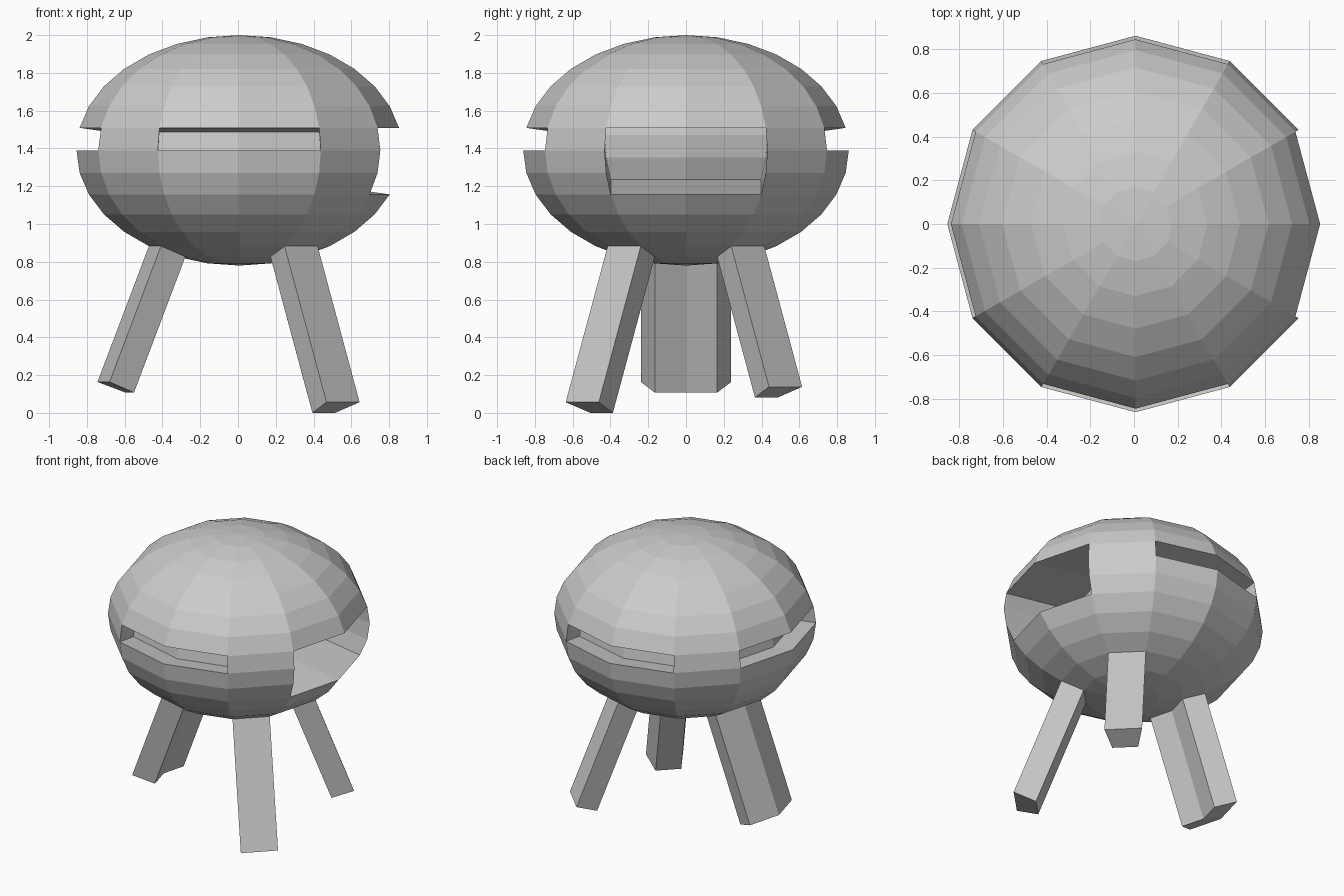
import bpy, bmesh
from math import asin, atan2, degrees
from mathutils import Vector

if "Cube" in bpy.data.objects:
    bpy.data.objects.remove(bpy.data.objects["Cube"])

RADIUS, HALF_HEIGHT, CENTRE = 0.862, 0.61, Vector((0.007, 0, 1.39))

# Low-poly ball: 12 sides, 16 rings
bm = bmesh.new()
bmesh.ops.create_uvsphere(bm, u_segments=12, v_segments=16, radius=1)


def pick(a0, a1, row0, row1):
    """Faces between two compass angles and two ring numbers (0 = equator)."""
    found = []
    for f in bm.faces:
        c = sum((v.co for v in f.verts), Vector()) / len(f.verts)
        row = degrees(asin(c.z)) / 11.25
        turn = (degrees(atan2(c.y, c.x)) - a0) % 360
        if turn < a1 - a0 and row0 < row < row1:
            found.append(f)
    return found


def extrude(faces, move):
    res = bmesh.ops.extrude_face_region(bm, geom=faces)
    verts = [g for g in res["geom"] if isinstance(g, bmesh.types.BMVert)]
    bmesh.ops.translate(bm, verts=verts, vec=Vector(move))
    left = [f for f in faces if f.is_valid]
    if left:
        bmesh.ops.delete(bm, geom=left, context='FACES')


regions = [
    # Narrow slots: front, back, left
    (pick(240, 300, 0, 1), (0, 0.155, -0.022)),
    (pick(60, 120, 0, 1), (0, -0.155, -0.022)),
    (pick(150, 210, 0, 1), (0.155, 0, -0.022)),
    # Deep, tall opening on the right
    (pick(-30, 30, -2, 1), (-0.56, 0, 0.08)),
    # Legs: front right, back right, wide left
    (pick(300, 330, -6, -5), (0.222, -0.222, -0.826)),
    (pick(30, 60, -6, -5), (0.2, 0.2, -0.745)),
    (pick(150, 210, -6, -5), (-0.272, 0, -0.719)),
]

# Squash to size and place, then pull slots in and legs out
for v in bm.verts:
    v.co = Vector((v.co.x * RADIUS, v.co.y * RADIUS, v.co.z * HALF_HEIGHT)) + CENTRE
for faces, move in regions:
    extrude(faces, move)

# Tidy loose leftovers and face directions
bmesh.ops.delete(bm, geom=[e for e in bm.edges if not e.link_faces], context='EDGES')
bmesh.ops.delete(bm, geom=[v for v in bm.verts if not v.link_faces], context='VERTS')
bmesh.ops.recalc_face_normals(bm, faces=bm.faces[:])

mesh = bpy.data.meshes.new("pod_with_legs")
bm.to_mesh(mesh)
bm.free()
obj = bpy.data.objects.new("pod_with_legs", mesh)
bpy.context.collection.objects.link(obj)
